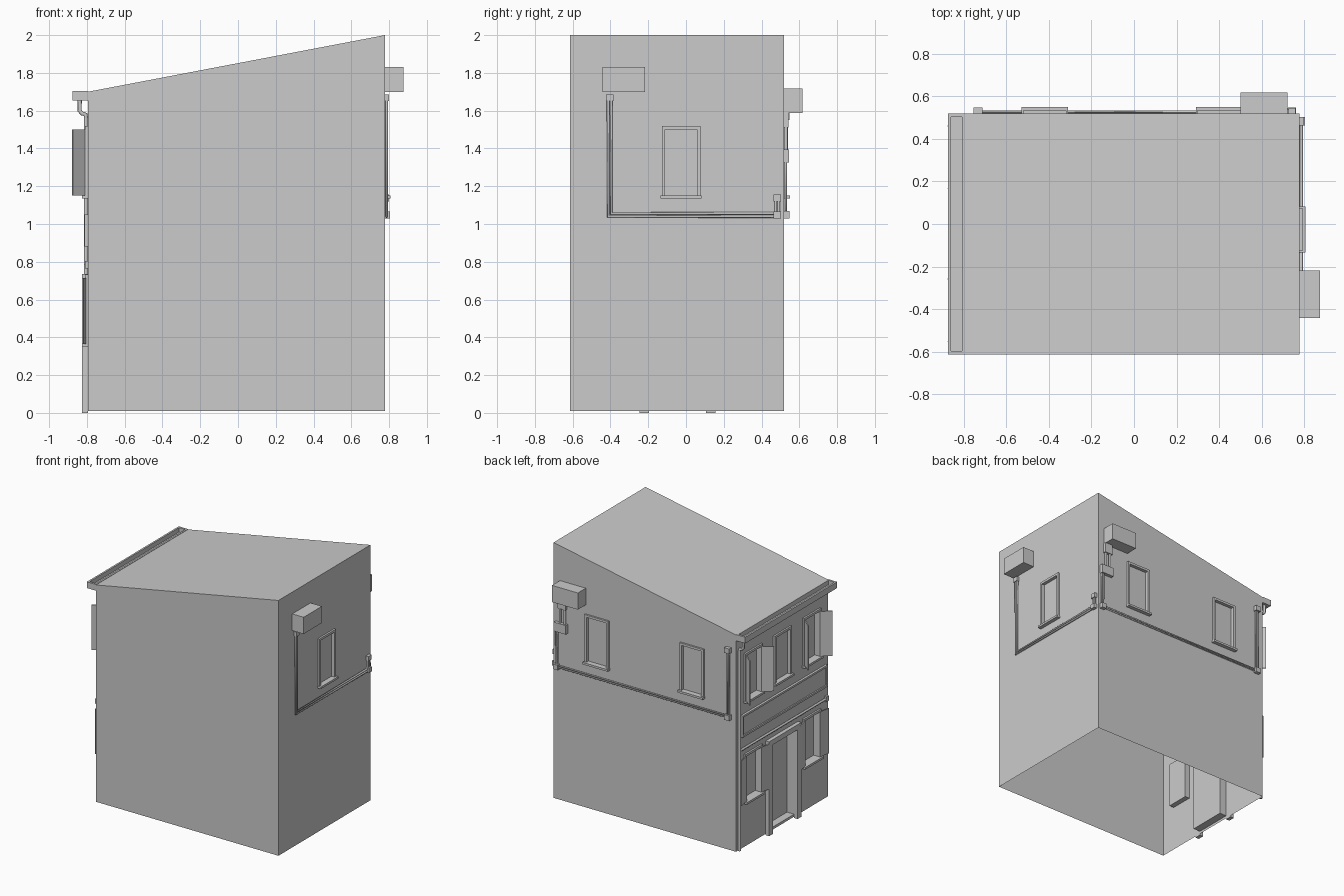
import bpy, bmesh, math
from mathutils import Vector

if "Cube" in bpy.data.objects:
    bpy.data.objects.remove(bpy.data.objects["Cube"])

X0, X1, Y0, Y1, ZB = -0.795, 0.778, -0.613, 0.52, 0.01
CY = -0.045                                   # symmetry line of the facade


def roof_z(x):
    return 1.70 + 0.30 * (x - X0) / (X1 - X0)


# wall coordinates: u along the wall, z up, d outwards
WALLS = {
    "left": lambda u, z, d: Vector((X0 - d, u, z)),
    "right": lambda u, z, d: Vector((X1 + d, u, z)),
    "back": lambda u, z, d: Vector((u, Y1 + d, z)),
    "front": lambda u, z, d: Vector((u, Y0 - d, z)),
}


def finish(name, bm):
    me = bpy.data.meshes.new(name)
    bm.to_mesh(me)
    bm.free()
    ob = bpy.data.objects.new(name, me)
    bpy.context.collection.objects.link(ob)
    return ob


def face(bm, pts, normal):
    f = bm.faces.new([bm.verts.new(p) for p in pts])
    f.normal_update()
    if f.normal.dot(normal) < 0:
        f.normal_flip()


def prism(bm, base, top):
    """Solid between two matching polygons."""
    a = [bm.verts.new(p) for p in base]
    b = [bm.verts.new(p) for p in top]
    n = len(a)
    fs = [bm.faces.new(a), bm.faces.new(b)]
    fs += [bm.faces.new((a[i], a[(i + 1) % n], b[(i + 1) % n], b[i])) for i in range(n)]
    bmesh.ops.recalc_face_normals(bm, faces=fs)


def boxes(name, wall, items):
    """One object from boxes (u0, u1, z0, z1, d0, d1) on a wall."""
    P, bm = WALLS[wall], bmesh.new()
    for u0, u1, z0, z1, d0, d1 in items:
        ring = [(u0, z0), (u1, z0), (u1, z1), (u0, z1)]
        prism(bm, [P(u, z, d0) for u, z in ring], [P(u, z, d1) for u, z in ring])
    return finish(name, bm)


def wall(bm, side, u0, u1, holes):
    """Single-sided wall with recessed openings (u0, u1, z0, z1, depth)."""
    P = WALLS[side]
    n = P(0, 0, 1) - P(0, 0, 0)
    us = sorted({u0, u1, *[h[0] for h in holes], *[h[1] for h in holes]})
    zs = sorted({ZB, *[h[2] for h in holes], *[h[3] for h in holes]})
    for i in range(len(us) - 1):
        a, b = us[i], us[i + 1]
        for j, lo in enumerate(zs):
            last = j == len(zs) - 1
            za = roof_z(P(a, 0, 0).x) if last else zs[j + 1]
            zb = roof_z(P(b, 0, 0).x) if last else zs[j + 1]
            mu, mz = (a + b) / 2, (lo + za) / 2
            if any(h[0] < mu < h[1] and h[2] < mz < h[3] for h in holes):
                continue
            face(bm, [P(a, lo, 0), P(b, lo, 0), P(b, zb, 0), P(a, za, 0)], n)
    for a, b, lo, hi, dep in holes:
        ring = [(a, lo), (b, lo), (b, hi), (a, hi)]
        face(bm, [P(u, z, -dep) for u, z in ring], n)
        mid = P((a + b) / 2, (lo + hi) / 2, 0)
        for k in range(4):
            p, q = ring[k], ring[(k + 1) % 4]
            inward = mid - P((p[0] + q[0]) / 2, (p[1] + q[1]) / 2, 0)
            face(bm, [P(*p, 0), P(*q, 0), P(*q, -dep), P(*p, -dep)], inward)


def window_trim(name, side, a, b, lo, hi, w=0.018, d=0.014):
    boxes(name, side, [
        (a - w, a, lo, hi + w, 0, d), (b, b + w, lo, hi + w, 0, d), (a, b, hi, hi + w, 0, d),
        (a - w - .006, b + w + .006, lo - .016, lo, 0, 0.03)])


def pipe(name, pts, r, res=2):
    cu = bpy.data.curves.new(name, "CURVE")
    cu.dimensions = "3D"
    cu.bevel_depth, cu.bevel_resolution, cu.use_fill_caps = r, res, True
    sp = cu.splines.new("POLY")
    sp.points.add(len(pts) - 1)
    for p, co in zip(sp.points, pts):
        p.co = (*co, 1)
    ob = bpy.data.objects.new(name, cu)
    bpy.context.collection.objects.link(ob)
    return ob


# openings per wall
COLS = [CY + 0.36, CY - 0.36]
UP = (1.15, 1.50)
side_win = [(-0.11, 0.058, *UP, 0.012)]
back_win = [(-0.505, -0.335, *UP, 0.012), (0.315, 0.485, *UP, 0.012)]
upper = [(c - 0.088, c + 0.088, *UP, 0.03) for c in COLS]
middle = [(CY - 0.088, CY + 0.088, *UP, 0.012)]
ground = [(c - 0.09, c + 0.09, 0.365, 0.715, 0.04) for c in COLS]
door = (CY - 0.15, CY + 0.15, 0.03, 0.695, 0.06)

# house shell, open underneath
bm = bmesh.new()
wall(bm, "left", Y0, Y1, upper + middle + ground + [door])
wall(bm, "right", Y0, Y1, side_win)
wall(bm, "back", X0, X1, back_win)
wall(bm, "front", X0, X1, [])
face(bm, [(x, y, roof_z(x)) for x, y in ((X0, Y0), (X1, Y0), (X1, Y1), (X0, Y1))], Vector((0, 0, 1)))
bmesh.ops.remove_doubles(bm, verts=bm.verts, dist=1e-5)
finish("house_shell", bm)

# window trims
for side, wins in (("left", upper + middle + ground), ("right", side_win), ("back", back_win)):
    for i, h in enumerate(wins):
        window_trim(f"{side}_window_trim_{i}", side, *h[:4])

# shutters, half open upstairs and nearly flat downstairs
for label, wins, angle in (("upper", upper, 50), ("ground", ground, 11)):
    for i, (a, b, lo, hi, _) in enumerate(wins):
        for hinge, s in ((a, -1), (b, 1)):
            t = math.radians(angle)
            along = Vector((-math.sin(t), s * math.cos(t), 0)) * 0.09
            thick = Vector((math.cos(t), s * math.sin(t), 0)) * 0.008
            o = Vector((X0 - 0.014, hinge, lo))
            ring = [o, o + along, o + along + thick, o + thick]
            bm = bmesh.new()
            prism(bm, ring, [p + Vector((0, 0, hi - lo)) for p in ring])
            finish(f"{label}_shutter_{i}_{'a' if s < 0 else 'b'}", bm)

# door surround
boxes("door_surround", "left", [
    (CY - 0.20, CY - 0.15, 0, 0.735, 0, 0.03), (CY + 0.15, CY + 0.20, 0, 0.735, 0, 0.03),
    (CY - 0.15, CY + 0.15, 0.695, 0.735, 0, 0.03)])

# blank panel between the floors with a raised rim
boxes("facade_panel", "left", [
    (-0.575, 0.45, 0.89, 1.04, 0, 0.008), (-0.585, 0.46, 1.035, 1.05, 0, 0.018),
    (-0.585, 0.46, 0.88, 0.895, 0, 0.018), (-0.585, -0.57, 0.895, 1.035, 0, 0.018),
    (0.445, 0.46, 0.895, 1.035, 0, 0.018)])

# facade cable run
L = WALLS["left"]
pipe("facade_pipe", [L(0.48, 0.785, 0.008), L(-0.58, 0.785, 0.008)], 0.009)
boxes("facade_pipe_box", "left", [(-0.60, -0.57, 0.765, 0.805, 0, 0.016)])

# roof gutter: floor, two sides, two ends
boxes("gutter", "left", [
    (Y0, Y1, 1.655, 1.668, 0, 0.08), (Y0, Y1, 1.668, 1.703, 0.066, 0.08),
    (Y0, Y1, 1.668, 1.703, 0, 0.014), (Y0, Y0 + 0.016, 1.668, 1.703, 0.014, 0.066),
    (Y1 - 0.016, Y1, 1.668, 1.703, 0.014, 0.066)])
pipe("downpipe", [L(0.49, 1.66, 0.043), L(0.49, 1.60, 0.043), L(0.49, 1.585, 0.032),
                  L(0.49, 1.58, 0.012), L(0.49, 1.56, 0.01), L(0.49, 0.01, 0.01)], 0.011)

# air conditioning units
boxes("right_air_unit", "right", [(-0.443, -0.218, 1.70, 1.83, 0, 0.098)])
boxes("back_air_unit", "back", [(0.50, 0.723, 1.588, 1.718, 0, 0.098)])

# right wall conduits and their junctions
R = WALLS["right"]
for i, o in enumerate((0, 0.016)):
    pipe(f"right_conduit_{i}", [R(-0.412 + o, 1.66, 0.009), R(-0.412 + o, 1.04 + o, 0.009),
                                R(0.48, 1.04 + o, 0.009)], 0.008)
    pipe(f"right_riser_{i}", [R(0.475 + o, 1.04, 0.009), R(0.475 + o, 1.14, 0.009)], 0.007)
boxes("right_junctions", "right", [
    (-0.423, -0.385, 1.65, 1.686, 0, 0.022), (0.463, 0.503, 1.03, 1.065, 0, 0.026),
    (0.463, 0.503, 1.12, 1.156, 0, 0.022)])

# back wall conduits and their junctions
B = WALLS["back"]
for i, o in enumerate((0, 0.014)):
    pipe(f"back_conduit_{i}", [B(-0.74 + o, 1.57, 0.008), B(-0.74 + o, 1.042 + o, 0.008),
                               B(0.75 - o, 1.042 + o, 0.008), B(0.75 - o, 1.34, 0.008)], 0.007)
for i, u in enumerate((0.675, 0.715)):
    pipe(f"back_unit_pipe_{i}", [B(u, 1.38, 0.01), B(u, 1.53, 0.01)], 0.009)
boxes("back_junctions", "back", [
    (-0.755, -0.712, 1.55, 1.59, 0, 0.028), (-0.755, -0.712, 1.028, 1.068, 0, 0.028),
    (0.725, 0.763, 1.028, 1.068, 0, 0.028), (0.655, 0.76, 1.325, 1.395, 0, 0.026),
    (0.66, 0.73, 1.51, 1.588, 0, 0.022)])
